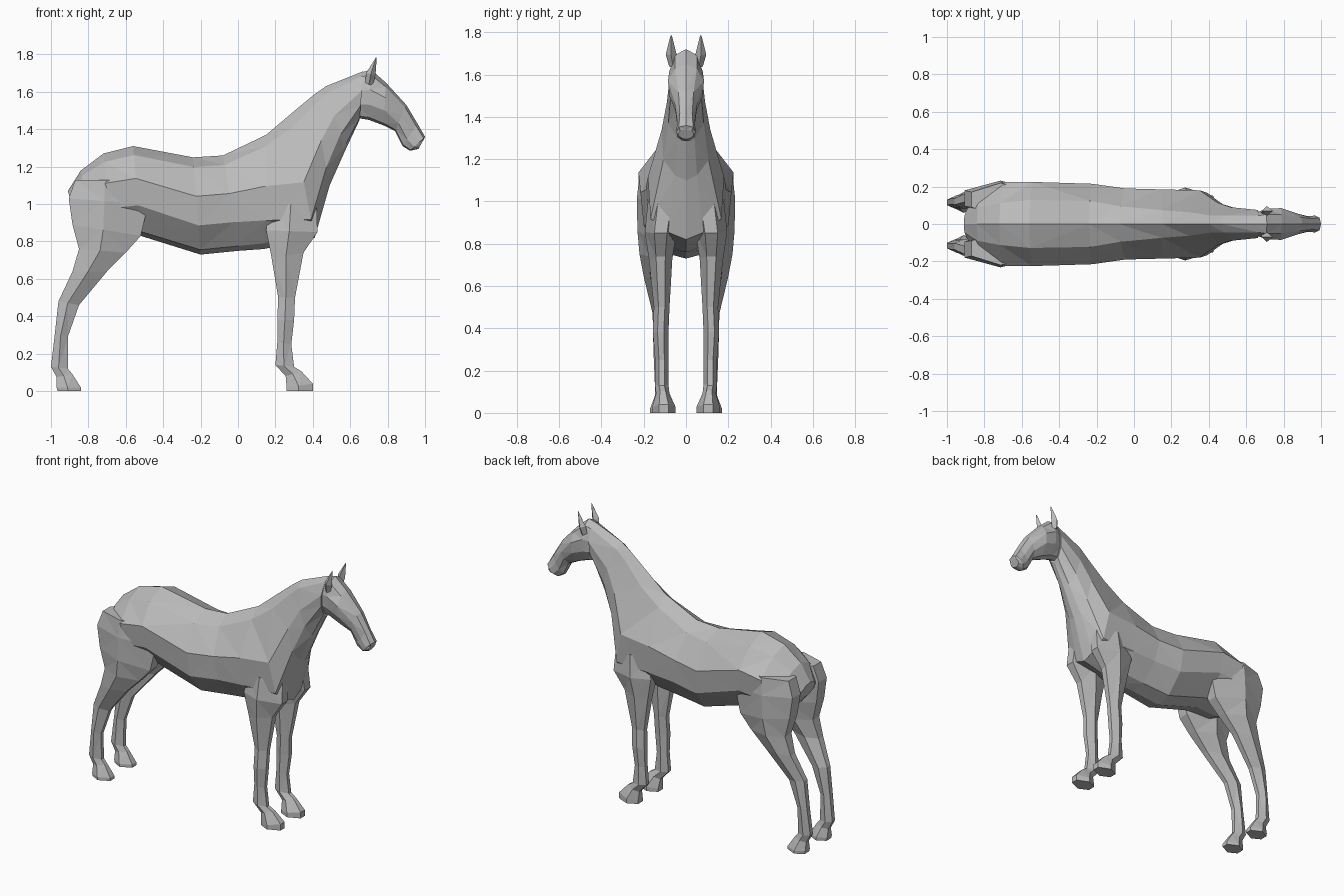
import bpy
import bmesh

default_cube = bpy.data.objects.get("Cube")
if default_cube:
    bpy.data.objects.remove(default_cube, do_unlink=True)

# One plain coat colour
coat = bpy.data.materials.new("coat_grey")
coat.use_nodes = True
grey = (0.5, 0.5, 0.5, 1.0)
coat.diffuse_color = grey
coat.node_tree.nodes["Principled BSDF"].inputs["Base Color"].default_value = grey


def loft(name, rings, mirrored=False):
    """Skin a list of point rings into a closed, flat-shaded mesh."""
    bm = bmesh.new()
    loops = [[bm.verts.new(point) for point in ring] for ring in rings]
    for lower, upper in zip(loops, loops[1:]):
        count = len(lower)
        for i in range(count):
            j = (i + 1) % count
            bm.faces.new((lower[i], lower[j], upper[j], upper[i]))
    bm.faces.new(loops[0])
    bm.faces.new(loops[-1])
    bmesh.ops.triangulate(bm, faces=bm.faces[:], quad_method='SHORT_EDGE')
    bmesh.ops.recalc_face_normals(bm, faces=bm.faces[:])
    mesh = bpy.data.meshes.new(name)
    bm.to_mesh(mesh)
    bm.free()
    mesh.materials.append(coat)
    obj = bpy.data.objects.new(name, mesh)
    bpy.context.collection.objects.link(obj)
    if mirrored:
        mirror = obj.modifiers.new("other_side", 'MIRROR')
        mirror.use_axis = (False, True, False)
        mirror.use_mirror_merge = False
    return obj


def section(start, end, centre_y, half_width, profile):
    """Ring between two side-outline points; profile holds (along, across) pairs."""
    (x1, z1), (x2, z2) = start, end
    return [(x1 + (x2 - x1) * along, centre_y + half_width * across, z1 + (z2 - z1) * along)
            for along, across in profile]


def body_profile(ridge, middle):
    """Symmetric ring: narrow ridge, widest at the middle, rounded underside."""
    side = [(0.1, ridge), (middle, 1.0), (middle + 0.3, 0.93), (0.95, 0.45)]
    other = [(along, -across) for along, across in reversed(side)]
    return [(0, 0)] + side + [(1, 0)] + other


# Torso and neck: back point, belly point, half width, ridge width, widest height
torso = [
    ((-.91, 1.07), (-.88, .97), .07, .6, .4),
    ((-.84, 1.18), (-.80, .88), .18, .5, .4),
    ((-.72, 1.27), (-.67, .82), .225, .5, .35),
    ((-.56, 1.31), (-.52, .83), .225, .57, .36),
    ((-.24, 1.25), (-.20, .73), .215, .57, .4),
    ((-.08, 1.26), (.00, .75), .19, .5, .4),
    ((.15, 1.37), (.14, .76), .185, .4, .45),
    ((.28, 1.48), (.41, .82), .18, .35, .55),
    ((.40, 1.58), (.49, 1.10), .115, .4, .5),
    ((.47, 1.63), (.57, 1.28), .09, .5, .45),
    ((.67, 1.71), (.65, 1.45), .075, .6, .4),
]

# Head: brow and nose line, jaw line
head = [
    ((.65, 1.70), (.64, 1.46), .06, .7, .4),
    ((.71, 1.72), (.70, 1.45), .08, .65, .4),
    ((.79, 1.65), (.78, 1.42), .085, .6, .35),
    ((.90, 1.53), (.84, 1.39), .055, .65, .4),
    ((.96, 1.43), (.88, 1.31), .042, .7, .4),
    ((1.0, 1.36), (.92, 1.285), .045, .75, .4),
    ((.99, 1.34), (.965, 1.295), .036, .75, .4),
]

for part_name, table in (("torso_and_neck", torso), ("head", head)):
    loft(part_name, [section(top, bottom, 0, width, body_profile(ridge, middle))
                     for top, bottom, width, ridge, middle in table])

# Legs: rear point, front point, centre and half width, from the body down
leg_profile = [(0, .45), (.45, 1), (1, .4), (1, -.4), (.45, -1), (0, -.45)]
front_leg = [
    ((.17, 1.0), (.42, 1.0), .10, .08),
    ((.15, .86), (.425, .85), .12, .075),
    ((.18, .71), (.35, .74), .12, .055),
    ((.215, .5), (.305, .5), .115, .037),
    ((.21, .38), (.30, .38), .12, .037),
    ((.21, .26), (.285, .25), .115, .032),
    ((.20, .14), (.30, .13), .115, .032),
    ((.255, .08), (.34, .105), .11, .032),
    ((.26, .02), (.40, .04), .105, .055),
    ((.26, 0), (.40, 0), .105, .055),
]
hind_leg = [
    ((-.87, 1.13), (-.52, 1.13), .13, .09),
    ((-.905, 1.03), (-.48, 1.0), .137, .095),
    ((-.885, .89), (-.52, .83), .14, .09),
    ((-.85, .76), (-.60, .74), .145, .075),
    ((-.885, .64), (-.70, .64), .147, .052),
    ((-.96, .48), (-.85, .46), .12, .038),
    ((-.98, .30), (-.91, .29), .12, .034),
    ((-1.0, .13), (-.91, .12), .115, .032),
    ((-.97, .075), (-.885, .09), .115, .032),
    ((-.97, .02), (-.84, .02), .115, .055),
    ((-.965, 0), (-.84, 0), .115, .055),
]
for part_name, table in (("front_legs", front_leg), ("hind_legs", hind_leg)):
    loft(part_name, [section(*row, leg_profile) for row in table], mirrored=True)

# Ears: slim diamond spikes
ear_profile = [(0, 0), (.5, 1), (1, 0), (.5, -1)]
ear = [
    ((.68, 1.65), (.72, 1.63), .06, .02),
    ((.685, 1.70), (.735, 1.69), .07, .026),
    ((.738, 1.785), (.742, 1.785), .07, .003),
]
loft("ears", [section(*row, ear_profile) for row in ear], mirrored=True)
